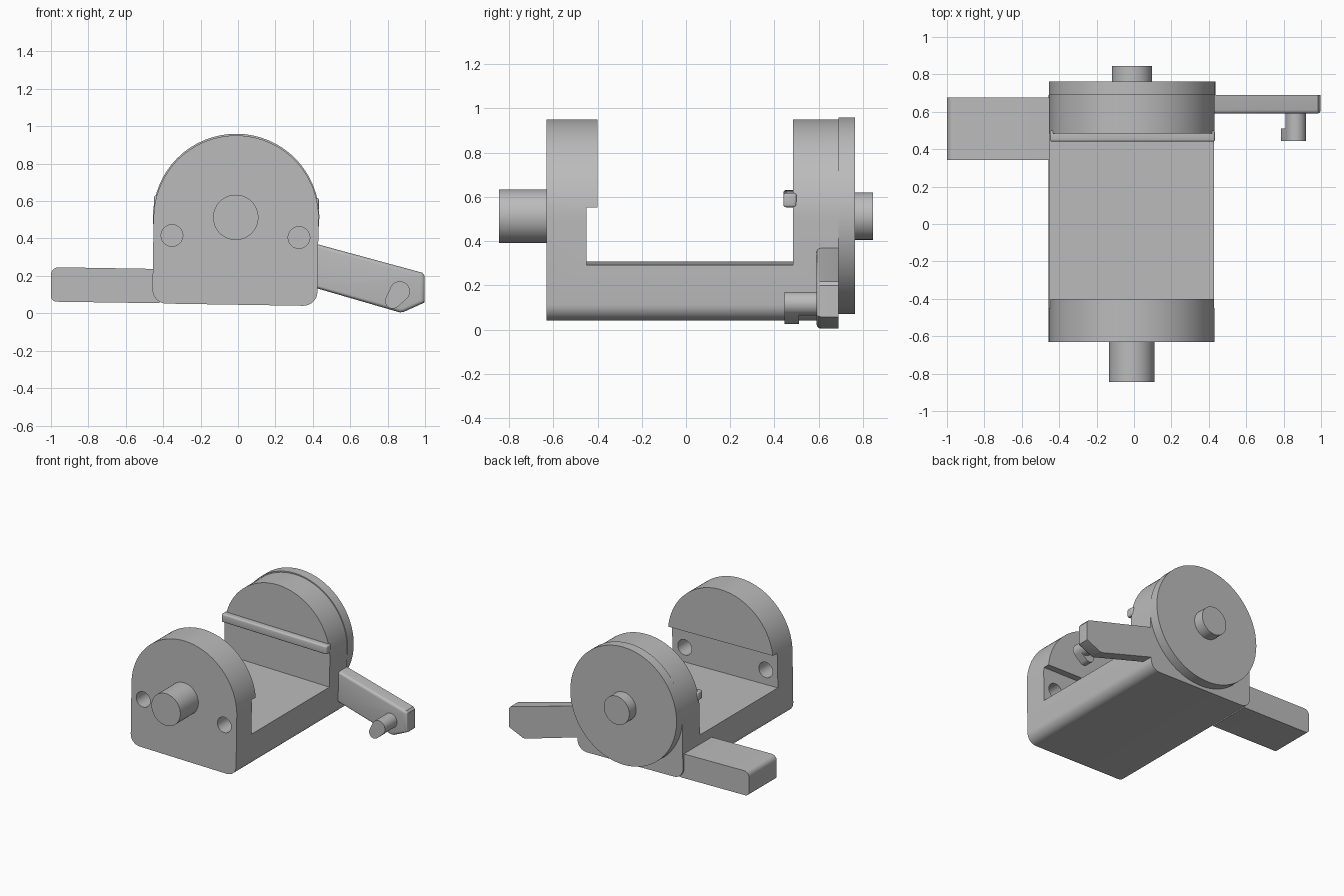
import bpy, bmesh, math
from mathutils import Matrix, Vector

cube = bpy.data.objects.get("Cube")
if cube:
    bpy.data.objects.remove(cube, do_unlink=True)

GRAY = (0.5, 0.5, 0.5, 1)
mat = bpy.data.materials.new("plain gray")
mat.use_nodes = True
mat.diffuse_color = GRAY
mat.node_tree.nodes["Principled BSDF"].inputs["Base Color"].default_value = GRAY

CENTRE = Vector((-0.01, 0, 0.51))   # shared axis of both end plates
TILT = Matrix.Rotation(0.016, 4, 'Y')  # the body leans slightly


def prism(name, pts, lo, hi, axis='Y', origin=(0, 0, 0), tilt=False, bevel=0, lo_only=True):
    """Extrude a profile (x,z along Y, or y,z along X); optionally round its edges."""
    def place(p, d):
        return (p[0], d, p[1]) if axis == 'Y' else (d, p[0], p[1])
    bm = bmesh.new()
    face = bm.faces.new([bm.verts.new(place(p, lo)) for p in pts])
    ext = bmesh.ops.extrude_face_region(bm, geom=[face])
    k = 1 if axis == 'Y' else 0
    for v in ext["geom"]:
        if isinstance(v, bmesh.types.BMVert):
            v.co[k] = hi
    if bevel:
        edges = [e for e in bm.edges
                 if not lo_only or all(abs(v.co[k] - lo) < 1e-5 for v in e.verts)]
        bmesh.ops.bevel(bm, geom=edges, offset=bevel, segments=4, profile=0.5, affect='EDGES')
    bmesh.ops.recalc_face_normals(bm, faces=bm.faces)
    if tilt:
        bm.transform(TILT)
    bm.transform(Matrix.Translation(origin))
    mesh = bpy.data.meshes.new(name)
    bm.to_mesh(mesh)
    bm.free()
    ob = bpy.data.objects.new(name, mesh)
    mesh.materials.append(mat)
    bpy.context.collection.objects.link(ob)
    return ob


def arc(cx, cz, r, a0, a1, n):
    return [(cx + r * math.cos(math.radians(a0 + (a1 - a0) * i / n)),
             cz + r * math.sin(math.radians(a0 + (a1 - a0) * i / n))) for i in range(n + 1)]


def disc(name, x, z, r, lo, hi):
    return prism(name, arc(x, z, r, 0, 354.375, 63), lo, hi)


def select(ob):
    bpy.ops.object.select_all(action='DESELECT')
    ob.select_set(True)
    bpy.context.view_layer.objects.active = ob


def cut(ob, cutter):
    cutter.hide_render = True
    mod = ob.modifiers.new("cut", 'BOOLEAN')
    mod.operation = 'DIFFERENCE'
    mod.solver = 'EXACT'
    mod.object = cutter
    select(ob)
    bpy.ops.object.modifier_apply(modifier=mod.name)
    bpy.data.objects.remove(cutter, do_unlink=True)


# Body: arched outline with rounded lower corners, hollowed into a cradle
W, BOTTOM, FILLET = 0.441, -0.464, 0.075
outline = (arc(0, 0, W, 0, 180, 56)
           + arc(-W + FILLET, BOTTOM + FILLET, FILLET, 180, 270, 8)
           + arc(W - FILLET, BOTTOM + FILLET, FILLET, 270, 360, 8))
body = prism("cradle_body", outline, -0.63, 0.69, origin=CENTRE, tilt=True)
trough = [(-0.45, -0.21), (0.483, -0.21), (0.483, 0.6), (-0.4, 0.6), (-0.4, 0.05), (-0.45, 0.05)]
cut(body, prism("trough_cutter", trough, -0.6, 0.6, 'X', CENTRE, True))
for x, z in ((-0.353, 0.416), (0.326, 0.405)):
    cut(body, disc("hole_cutter", x, z, 0.058, -0.7, -0.43))

parts = [
    body,
    # Rear disc and the two axle pins
    disc("rear_disc", -0.01, 0.515, 0.445, 0.69, 0.763),
    disc("front_axle_pin", -0.012, 0.513, 0.121, -0.845, -0.6),
    disc("rear_axle_pin", -0.01, 0.513, 0.107, 0.74, 0.845),
    # Rail across the inside of the rear wall
    prism("rear_rail", [(0.44, 0.05), (0.5, 0.05), (0.5, 0.114), (0.44, 0.114)],
          -0.441, 0.441, 'X', (CENTRE.x, 0, CENTRE.z), True, 0.012, False),
    # Straight arm on the right side, rounded at its tip
    prism("straight_arm", [(-0.42, 0.237), (-0.42, 0.054)]
          + arc(-0.97, 0.092, 0.03, 270, 180, 5) + arc(-0.96, 0.206, 0.04, 180, 90, 6),
          0.343, 0.676),
    # Sloping arm on the left side with softened front edges
    prism("sloping_arm", [(0.4, 0.376), (0.985, 0.217), (0.998, 0.2), (0.998, 0.058),
                          (0.885, 0.007), (0.865, 0.005), (0.4, 0.14)],
          0.59, 0.69, bevel=0.02),
    # Peg on the sloping arm and its hooked tip
    disc("arm_peg", 0.865, 0.117, 0.054, 0.445, 0.62),
    prism("peg_hook", arc(0.865, 0.117, 0.054, -50, 140, 18)
          + arc(0.827, 0.066, 0.041, 150, 310, 14), 0.445, 0.51),
]

for ob in parts:
    select(ob)
    bpy.ops.object.shade_smooth_by_angle(angle=math.radians(30))
